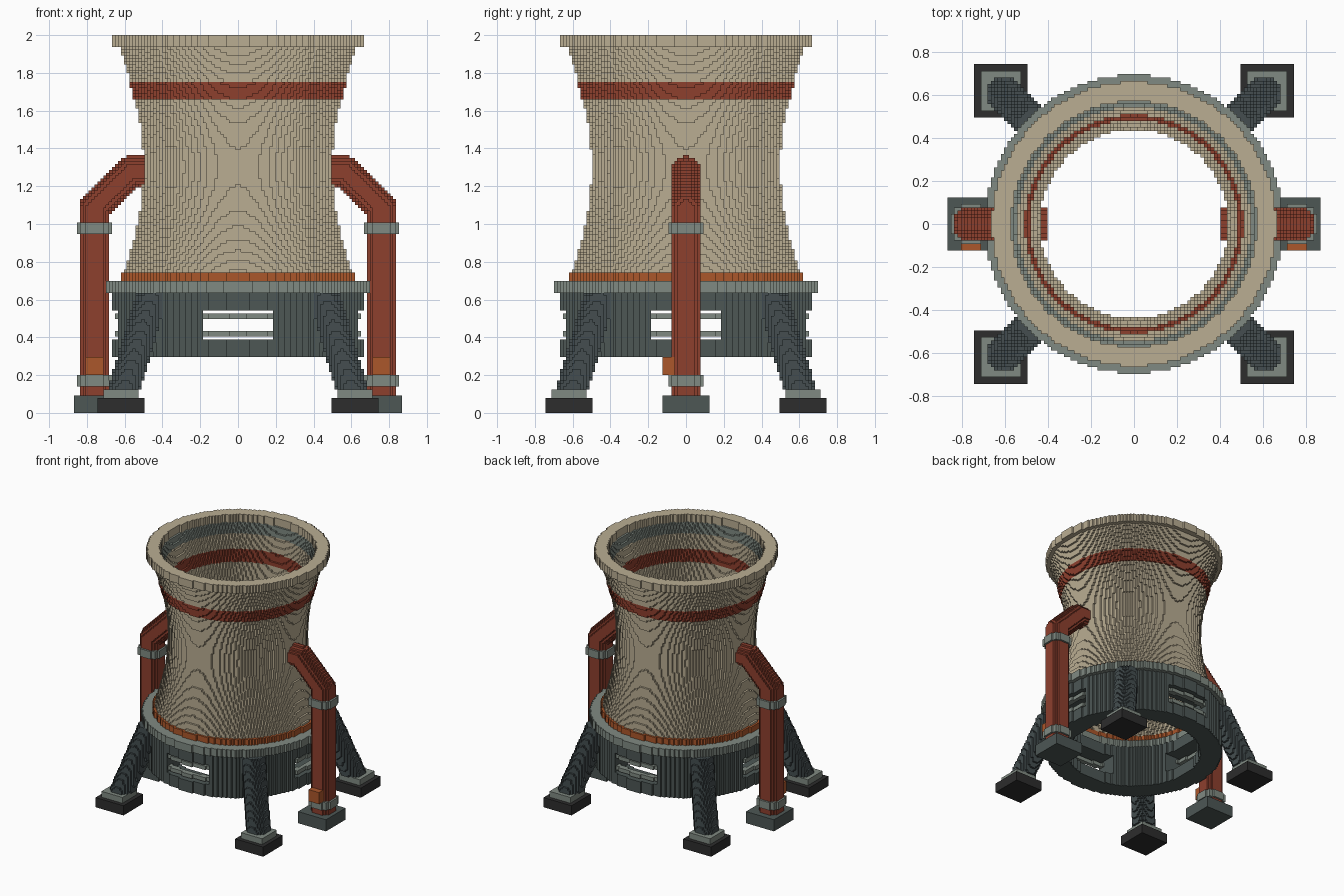
import bpy
import math
from mathutils import Vector

cube = bpy.data.objects.get("Cube")
if cube:
    bpy.data.objects.remove(cube, do_unlink=True)

V = 2 / 129          # voxel edge length; all sizes below are in voxels


def material(name, rgb):
    m = bpy.data.materials.new(name)
    m.use_nodes = True
    m.diffuse_color = (*rgb, 1)
    m.node_tree.nodes["Principled BSDF"].inputs["Base Color"].default_value = (*rgb, 1)
    return m


BEIGE = material("beige concrete", (0.49, 0.42, 0.29))
RED = material("rust red", (0.27, 0.05, 0.027))
ORANGE = material("burnt orange", (0.41, 0.095, 0.024))
GREY = material("light grey metal", (0.216, 0.254, 0.223))
SLATE = material("dark slate", (0.074, 0.095, 0.091))
LEG = material("leg slate", (0.058, 0.076, 0.08))
BLACK = material("charcoal", (0.026, 0.026, 0.026))

grid = {}            # voxel -> part name; the first part to claim a voxel keeps it
parts = {}           # part name -> material


def part(name, mat, lo, hi, test=lambda x, y, z: True):
    """Fill the box lo..hi with voxels whose centres pass the test."""
    parts[name] = mat
    for i in range(lo[0], hi[0]):
        for j in range(lo[1], hi[1]):
            for k in range(lo[2], hi[2]):
                if test(i + .5, j + .5, k + .5):
                    grid.setdefault((i, j, k), name)


def ring(name, mat, z0, z1, inner, outer, keep=lambda x, y, z: True):
    """Round wall; inner and outer are functions of height."""
    part(name, mat, (-46, -46, z0), (46, 46, z1),
         lambda x, y, z: inner(z) <= math.hypot(x, y) <= outer(z) and keep(x, y, z))


def rod(points, radius):
    """Test for a round rod along a path."""
    pts = [Vector(p) for p in points]

    def test(x, y, z):
        p = Vector((x, y, z))
        for a, b in zip(pts, pts[1:]):
            d = b - a
            t = max(0, min(1, (p - a).dot(d) / d.length_squared))
            if (p - a - d * t).length <= radius:
                return True
        return False
    return test


def const(r):
    return lambda z: r


def shell(z):
    """Hyperbolic outer radius of the tower."""
    return 32.3 * math.sqrt(1 + ((z - 84) / 54) ** 2)


def wall(z):
    return shell(z) - 4


def window(x, y, z):
    return min(abs(x), abs(y)) < 12 and 25 < z < 35


# Tower: rim, lining, stripe, shell and foot ring
ring("rim", BEIGE, 125, 129, const(36.8), const(42.7))
ring("rim_lining", GREY, 120, 125, wall, lambda z: shell(z) - 2.6)
ring("red_band", RED, 107, 113, wall, lambda z: shell(z) + .4)
ring("tower_shell", BEIGE, 48, 125, wall, shell)
ring("orange_ring", ORANGE, 45, 48, const(34), const(39.7))

# Base drum with four barred windows
ring("drum_flange", GREY, 41, 45, const(33), const(44.8))
ring("drum", SLATE, 19, 41, const(32.5), const(42.7), lambda *p: not window(*p))
for n, z in enumerate((26, 32)):
    ring(f"window_bars_{n + 1}", GREY, z, z + 2, const(39), const(41.6), window)


def span(s, a, b):
    """Range a..b mirrored to the side s."""
    return (a, b) if s > 0 else (-b, -a)


def box(name, mat, xs, ys, zs, test=lambda x, y, z: True):
    part(name, mat, (xs[0], ys[0], zs[0]), (xs[1], ys[1], zs[1]), test)


# Four slanted legs on square feet
for sx, xn in ((1, "left"), (-1, "right")):
    for sy, yn in ((-1, "front"), (1, "back")):
        tag = f"{yn}_{xn}"
        box(f"foot_{tag}", BLACK, span(sx, 32, 48), span(sy, 32, 48), (0, 5))
        box(f"foot_plate_{tag}", GREY, span(sx, 34, 46), span(sy, 34, 46), (5, 8))
        box(f"leg_{tag}", LEG, span(sx, 20, 48), span(sy, 20, 48), (8, 41),
            rod([(sx * 39.5, sy * 39.5, 6), (sx * 28.5, sy * 28.5, 43)], 5.4))

# Two side pipes with base, clamps and control box
for s, tag in ((1, "left"), (-1, "right")):
    box(f"pipe_base_{tag}", SLATE, span(s, 40, 56), (-8, 8), (0, 6))
    for n, z in enumerate((9, 61)):
        box(f"pipe_clamp_{tag}_{n + 1}", GREY, span(s, 42, 56), (-7, 7), (z, z + 4),
            rod([(s * 49, 0, 0), (s * 49, 0, 80)], 6.4))
    box(f"control_box_{tag}", ORANGE, span(s, 46, 52), (-8, -4), (13, 19))
    box(f"pipe_{tag}", RED, span(s, 26, 56), (-7, 7), (6, 90),
        rod([(s * 49, 0, 0), (s * 49, 0, 70), (s * 36.5, 0, 82.5), (s * 20, 0, 82.5)], 5.2))


# Turn the voxels into surfaces, joining exposed faces into strips
strips = {name: {} for name in parts}
for cell, name in grid.items():
    for axis in range(3):
        for sign in (-1, 1):
            near = list(cell)
            near[axis] += sign
            if tuple(near) not in grid:
                run = 2 if axis < 2 else 0
                row = (axis, sign, cell[axis], cell[3 - axis - run])
                strips[name].setdefault(row, []).append(cell[run])


def add_strip(verts, faces, row, start, end):
    axis, sign, level, across = row
    run = 2 if axis < 2 else 0
    other = 3 - axis - run
    size = {run: (start, end), other: (across, across + 1)}
    b, c = (axis + 1) % 3, (axis + 2) % 3
    quad = []
    for u, w in ((0, 0), (1, 0), (1, 1), (0, 1)):
        p = [0, 0, 0]
        p[axis] = level + (sign > 0)
        p[b], p[c] = size[b][u], size[c][w]
        quad.append(verts.setdefault(tuple(p), len(verts)))
    faces.append(quad if sign > 0 else quad[::-1])


for name, mat in parts.items():
    verts, faces = {}, []
    for row, cells in strips[name].items():
        cells.sort()
        start = prev = cells[0]
        for c in cells[1:]:
            if c != prev + 1:
                add_strip(verts, faces, row, start, prev + 1)
                start = c
            prev = c
        add_strip(verts, faces, row, start, prev + 1)
    mesh = bpy.data.meshes.new(name)
    mesh.from_pydata([Vector(p) * V for p in verts], [], faces)
    mesh.materials.append(mat)
    mesh.update()
    bpy.context.collection.objects.link(bpy.data.objects.new(name, mesh))
